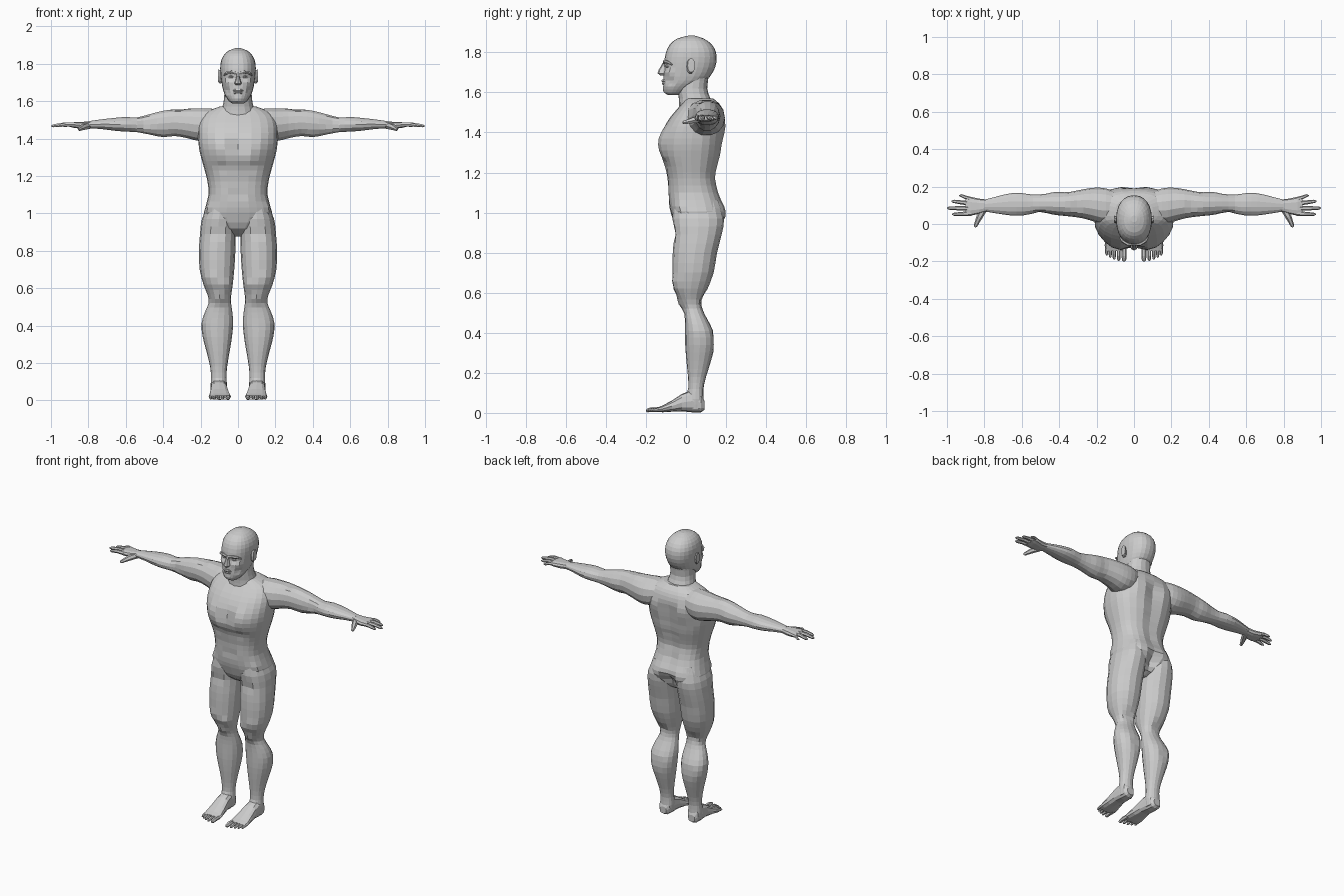
import bpy, bmesh
from math import sin, cos, pi
from mathutils import Vector


def finish(name, rings, mirror=False, bumps=()):
    """Skin a list of vertex rings, sculpt with soft bumps, optionally mirror."""
    bm = bmesh.new()
    loops = [[bm.verts.new(p) for p in ring] for ring in rings]
    n = len(loops[0])
    for a, b in zip(loops, loops[1:]):
        for i in range(n):
            j = (i + 1) % n
            bm.faces.new((a[i], a[j], b[j], b[i]))
    bm.faces.new(loops[0])
    bm.faces.new(loops[-1])
    for x, y, z, r, push in bumps:
        for v in bm.verts:
            d = (Vector((abs(v.co.x), v.co.y, v.co.z)) - Vector((x, y, z))).length / r
            if d < 1:
                v.co += Vector((push[0] * (1 if v.co.x > 0 else -1), push[1], push[2])) * (1 - d * d) ** 2
    bmesh.ops.recalc_face_normals(bm, faces=bm.faces)
    me = bpy.data.meshes.new(name)
    bm.to_mesh(me)
    bm.free()
    ob = bpy.data.objects.new(name, me)
    bpy.context.collection.objects.link(ob)
    if mirror:
        ob.modifiers.new("mirror", 'MIRROR')
    return ob


def resample(rows, k):
    """Catmull-Rom interpolation between section rows."""
    out = []
    for i in range(len(rows) - 1):
        q = [rows[max(0, min(len(rows) - 1, i + o))] for o in (-1, 0, 1, 2)]
        for s in range(k):
            t = s / k
            out.append([0.5 * (2 * b + (c - a) * t + (2 * a - 5 * b + 4 * c - d) * t * t
                               + (3 * b - a - 3 * c + d) * t ** 3) for a, b, c, d in zip(*q)])
    return out + [list(rows[-1])]


def loft(name, axis, rows, n=16, p=2.2, k=2, mirror=False, bumps=()):
    """Rows are (position, a0, a1, b0, b1): a box for each rounded section along an axis."""
    rings = []
    for t, a0, a1, b0, b1 in resample(rows, k):
        ring = []
        for i in range(n):
            c, s = cos(2 * pi * i / n), sin(2 * pi * i / n)
            a = (a0 + a1) / 2 + (a1 - a0) / 2 * abs(c) ** (2 / p) * (1 if c > 0 else -1)
            b = (b0 + b1) / 2 + (b1 - b0) / 2 * abs(s) ** (2 / p) * (1 if s > 0 else -1)
            ring.append({'x': (t, a, b), 'y': (a, t, b), 'z': (a, b, t)}[axis])
        rings.append(ring)
    return finish(name, rings, mirror, bumps)


def tube(name, pts, radii, n=6, mirror=True):
    """Tapered tube along a few points."""
    pts = [Vector(p) for p in pts]
    rings = []
    for i, (p, r) in enumerate(zip(pts, radii)):
        d = (pts[min(i + 1, len(pts) - 1)] - pts[max(i - 1, 0)]).normalized()
        u = d.cross(Vector((0, 0, 1))).normalized()
        w = u.cross(d)
        rings.append([p + (u * cos(2 * pi * j / n) + w * sin(2 * pi * j / n)) * r for j in range(n)])
    return finish(name, rings, mirror)


def sym(rows):
    return [(z, -w, w, f, b) for z, w, f, b in rows]


# Torso with chest, spine and seat sculpting
torso_bumps = [
    (.09, -.12, 1.35, .11, (0, -.018, 0)), (0, -.13, 1.36, .06, (0, .016, 0)),
    (.1, .18, 1.42, .09, (0, .014, 0)), (.09, .17, .98, .1, (0, .016, 0)),
    (0, .19, .94, .07, (0, -.045, 0)), (.08, -.11, 1.245, .05, (0, .01, 0)),
    (0, -.1, 1.1, .05, (0, .01, 0)), (.17, -.04, 1.03, .06, (.008, -.01, 0)),
] + [(0, .18, z, .07, (0, -.016, 0)) for z in (1.1, 1.18, 1.26, 1.34, 1.42)]
loft("torso", 'z', sym([
    (.875, .03, .02, .10), (.92, .11, -.045, .165), (.98, .18, -.07, .188),
    (1.03, .175, -.083, .188), (1.10, .158, -.09, .165), (1.17, .163, -.092, .148),
    (1.23, .178, -.105, .158), (1.28, .192, -.122, .172), (1.34, .207, -.127, .182),
    (1.40, .213, -.118, .186), (1.46, .212, -.09, .192), (1.51, .20, -.05, .185),
    (1.545, .165, -.02, .165), (1.57, .10, -.005, .135)]), n=24, p=2.5, bumps=torso_bumps)

# Neck
loft("neck", 'z', sym([
    (1.49, .11, -.04, .16), (1.53, .098, -.036, .145), (1.57, .083, -.036, .122),
    (1.62, .074, -.042, .106), (1.69, .072, -.03, .115)]), n=16)

# Head with eye sockets, cheekbones and chin
loft("head", 'z', sym([
    (1.586, .028, -.088, -.04), (1.60, .048, -.106, .0), (1.63, .068, -.112, .045),
    (1.66, .08, -.112, .10), (1.70, .088, -.111, .134), (1.75, .094, -.109, .152),
    (1.80, .094, -.10, .15), (1.84, .08, -.08, .128), (1.868, .053, -.045, .09),
    (1.883, .016, .01, .045)]), n=24, p=2.25, bumps=[
    (.036, -.1, 1.728, .026, (0, .018, 0)), (.058, -.085, 1.70, .03, (.004, -.007, 0)),
    (.0, -.11, 1.61, .03, (0, -.006, 0)), (.06, -.08, 1.655, .03, (-.006, .006, 0))])

# Face details
loft("nose", 'z', sym([
    (1.685, .012, -.128, -.09), (1.695, .02, -.142, -.09), (1.71, .014, -.138, -.09),
    (1.73, .009, -.126, -.09), (1.755, .010, -.112, -.09)]), n=8, k=1)
tube("brow", [(.008, -.108, 1.748), (.035, -.107, 1.755), (.062, -.091, 1.75), (.075, -.07, 1.738)],
     [.008, .009, .008, .004])
tube("eye", [(.022, -.092, 1.73), (.035, -.095, 1.731), (.05, -.086, 1.73)], [.004, .008, .004])
for nm, z, y in (("upper_lip", 1.658, -.115), ("lower_lip", 1.645, -.113)):
    tube(nm, [(-.03, y + .014, z - .002), (-.012, y, z), (.012, y, z), (.03, y + .014, z - .002)],
         [.003, .008, .008, .003], mirror=False)
loft("ear", 'x', [(.08, .008, .032, 1.70, 1.755), (.096, .003, .04, 1.692, 1.768),
                  (.106, .008, .045, 1.70, 1.77), (.107, .018, .036, 1.715, 1.757)],
     n=10, k=1, mirror=True)

# Arms
loft("arm", 'x', [
    (.08, .03, .165, 1.43, 1.55), (.15, .0, .19, 1.39, 1.563), (.21, .012, .194, 1.385, 1.562),
    (.27, .03, .186, 1.40, 1.561), (.34, .04, .172, 1.413, 1.558), (.40, .046, .165, 1.412, 1.55),
    (.47, .055, .16, 1.42, 1.532), (.54, .055, .157, 1.433, 1.514), (.60, .045, .165, 1.436, 1.516),
    (.66, .046, .164, 1.441, 1.511), (.73, .056, .148, 1.45, 1.503), (.80, .067, .13, 1.455, 1.493)],
    n=14, mirror=True, bumps=[
    (.4, .1, 1.42, .08, (0, 0, -.006)), (.42, .16, 1.48, .07, (0, .008, 0)),
    (.31, .1, 1.56, .05, (0, 0, -.008)), (.5, .05, 1.48, .05, (0, .01, 0))])

# Hands
loft("palm", 'x', [(.785, .068, .13, 1.455, 1.493), (.83, .054, .136, 1.451, 1.49),
                   (.875, .044, .146, 1.456, 1.488), (.90, .05, .142, 1.462, 1.482)],
     n=10, k=1, p=2.8, mirror=True)
for nm, y0, tx, ty, r in (("index_finger", .056, .972, .052, .011), ("middle_finger", .083, .998, .085, .0115),
                          ("ring_finger", .110, .975, .121, .011), ("little_finger", .134, .935, .152, .0095)):
    tube(nm, [(.87, y0, 1.474), ((.87 + tx) / 2, (y0 + ty) / 2, 1.475),
              (tx - .012, ty, 1.468), (tx, ty, 1.466)], [r * 1.1, r, r * .8, r * .35])
tube("thumb", [(.80, .085, 1.468), (.825, .04, 1.462), (.84, .008, 1.454), (.847, -.01, 1.45), (.85, -.017, 1.449)],
     [.018, .017, .012, .01, .004])

# Legs with thigh, kneecap and calf forms
loft("leg", 'z', [
    (1.06, .03, .155, -.06, .165), (.97, .01, .193, -.068, .19), (.89, .012, .203, -.06, .178),
    (.80, .014, .209, -.066, .155), (.70, .02, .205, -.068, .138), (.62, .028, .185, -.06, .108),
    (.565, .036, .163, -.035, .085), (.52, .037, .157, -.013, .082), (.47, .03, .178, -.006, .105),
    (.41, .026, .195, -.005, .135), (.34, .032, .189, -.004, .143), (.26, .045, .168, .002, .125),
    (.18, .058, .149, .01, .10), (.12, .062, .144, .012, .087), (.07, .058, .147, .006, .088),
    (.02, .065, .14, .01, .085)], n=16, mirror=True, bumps=[
    (.1, -.03, .54, .05, (0, -.014, 0)), (.06, -.04, .62, .05, (0, -.012, 0)),
    (.14, -.04, .65, .06, (.004, -.01, 0)), (.11, .08, .57, .05, (0, -.012, 0)),
    (.11, .14, .36, .04, (0, -.008, 0)), (.1, .0, .08, .05, (0, -.01, 0)),
    (.11, -.07, .9, .05, (0, .012, 0))])

# Feet
loft("foot", 'y', [
    (.092, .08, .128, .015, .06), (.075, .066, .142, .003, .10), (.03, .06, .146, .003, .115),
    (-.02, .055, .147, .008, .095), (-.07, .046, .152, .006, .062), (-.115, .037, .157, .003, .038),
    (-.145, .042, .152, .004, .026)], n=12, k=1, p=2.6, mirror=True)
for i, (x, y, r) in enumerate(((.053, -.2, .0135), (.082, -.197, .010), (.106, -.19, .0095),
                               (.127, -.18, .009), (.146, -.167, .009))):
    tube("toe_%d" % (i + 1), [(x, -.12, .017), (x, y + .03, .017), (x, y + .008, .0125), (x, y, .011)],
         [r, r, r * .85, r * .4])
